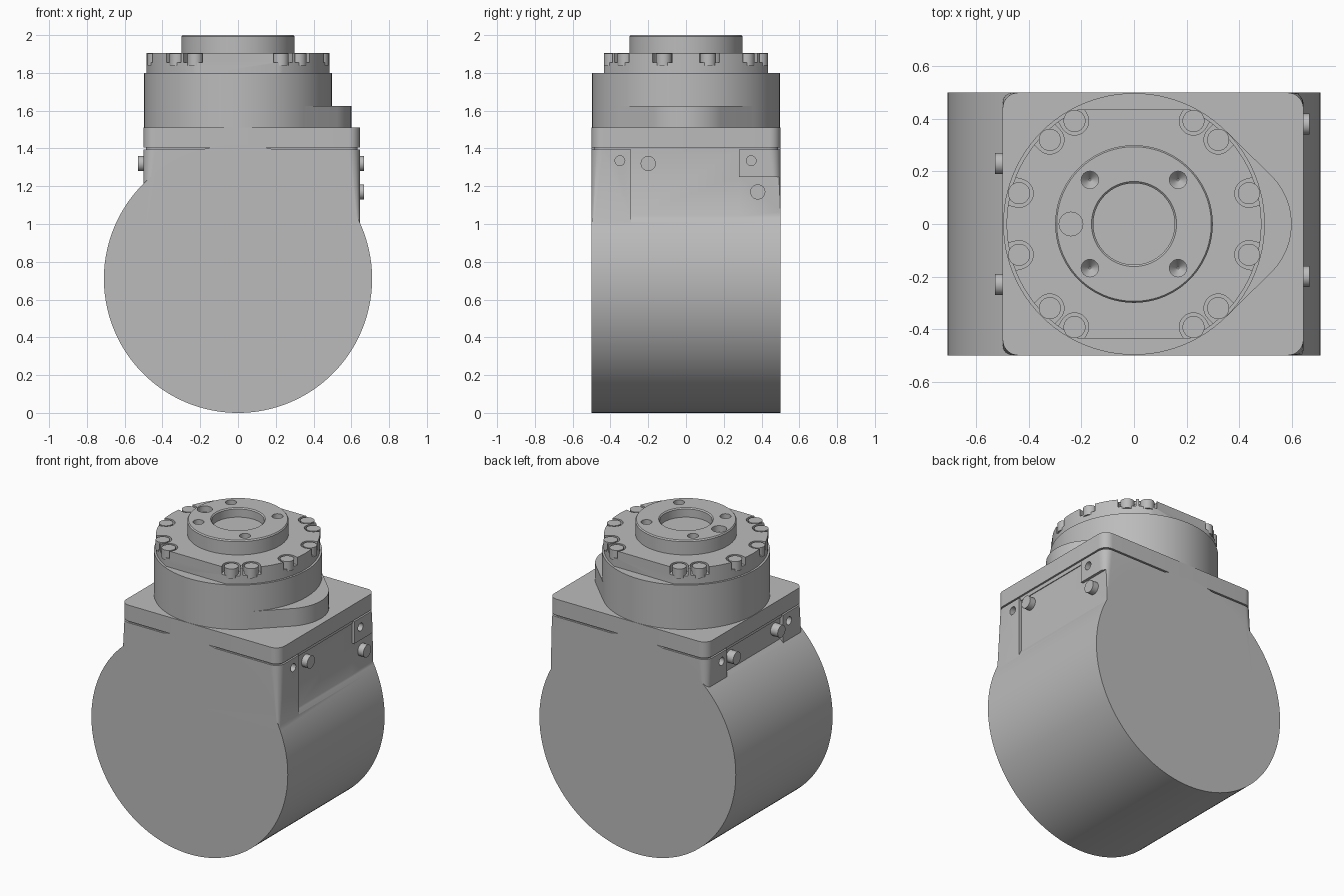
import bpy, bmesh
from math import sin, cos, pi, radians
from mathutils import Vector, Matrix

if "Cube" in bpy.data.objects:
    bpy.data.objects.remove(bpy.data.objects["Cube"], do_unlink=True)

grey = bpy.data.materials.new("machined grey")
grey.use_nodes = True
grey.diffuse_color = (0.5, 0.5, 0.5, 1)
grey.node_tree.nodes["Principled BSDF"].inputs["Base Color"].default_value = (0.5, 0.5, 0.5, 1)

ALONG_X = Matrix(((0, 0, 1), (1, 0, 0), (0, 1, 0)))
ALONG_Y = Matrix(((0, 1, 0), (0, 0, 1), (1, 0, 0)))
ALONG_Z = Matrix.Identity(3)


def arc(cx, cy, r, a0, a1, n):
    step = radians(a1 - a0) / n
    return [(cx + r * cos(radians(a0) + i * step), cy + r * sin(radians(a0) + i * step))
            for i in range(n + 1)]


def circle(r, cx=0, cy=0, n=96):
    return arc(cx, cy, r, 0, 360, n)[:-1]


def rounded_rect(x0, x1, y0, y1, r, n=8):
    corners = ((x1 - r, y1 - r), (x0 + r, y1 - r), (x0 + r, y0 + r), (x1 - r, y0 + r))
    return [p for i, (cx, cy) in enumerate(corners) for p in arc(cx, cy, r, 90 * i, 90 * i + 90, n)]


def rect(x0, x1, y0, y1):
    return [(x0, y0), (x1, y0), (x1, y1), (x0, y1)]


def loft(bm, layers, axes=ALONG_Z):
    """Closed solid through (outline, height) layers."""
    rings = [[bm.verts.new(axes @ Vector((u, v, w))) for u, v in pts] for pts, w in layers]
    n = len(rings[0])
    bm.faces.new(rings[0][::-1])
    bm.faces.new(rings[-1])
    for low, high in zip(rings, rings[1:]):
        for i in range(n):
            j = (i + 1) % n
            bm.faces.new((low[i], low[j], high[j], high[i]))


def make(name, *solids):
    """One object from solids, each given as (layers, axes)."""
    bm = bmesh.new()
    for layers, axes in solids:
        loft(bm, layers, axes)
    bmesh.ops.recalc_face_normals(bm, faces=bm.faces)
    mesh = bpy.data.meshes.new(name)
    bm.to_mesh(mesh)
    bm.free()
    mesh.materials.append(grey)
    ob = bpy.data.objects.new(name, mesh)
    bpy.context.collection.objects.link(ob)
    return ob


def prism(pts, a, b, axes=ALONG_Z):
    return [(pts, a), (pts, b)], axes


def combine(target, other, operation="DIFFERENCE"):
    mod = target.modifiers.new("combine", "BOOLEAN")
    mod.operation, mod.solver, mod.object = operation, "EXACT", other
    bpy.context.view_layer.objects.active = target
    bpy.ops.object.modifier_apply(modifier=mod.name)
    bpy.data.objects.remove(other, do_unlink=True)


X0, X1, Y = -0.5, 0.645, 0.5
parts = []

# Drum body with a neck whose corner rounding fades downward
neck = make("drum_body", ([(rounded_rect(X0, X1, -Y, Y, 0.008), 0.95),
                           (rounded_rect(X0, X1, -Y, Y, 0.06), 1.395)], ALONG_Z))
combine(neck, make("side_recesses",
                   prism(rect(-0.29, 0.28, 0.8, 1.5), 0.628, 0.8, ALONG_X),
                   prism(rect(-0.29, 0.29, 0.8, 1.5), -0.7, -0.478, ALONG_X)))
combine(neck, make("rear_recess", prism(rect(0.27, 0.6, 0.8, 1.25), 0.628, 0.8, ALONG_X)))
combine(neck, make("boss_holes", *[prism(circle(0.026, y, 1.335, 24), a, b, ALONG_X)
                                   for y in (-0.35, 0.345) for a, b in ((0.6, 0.7), (-0.6, -0.46))]))
combine(neck, make("drum", prism(circle(0.71, 0.71, 0, 160), -Y, Y, ALONG_Y)), "UNION")
parts.append(neck)

# Cover plate, with a thin shadow gap below it
parts.append(make("gap_spacer", prism(rounded_rect(X0 + 0.012, X1 - 0.012, -Y + 0.012, Y - 0.012, 0.05), 1.38, 1.42)))
parts.append(make("cover_plate", prism(rounded_rect(X0, X1, -Y, Y, 0.06), 1.405, 1.51)))

# Side screw heads
for name, y, z, a, b in (("left_front_screw", -0.2, 1.32, 0.6, 0.668),
                         ("left_rear_screw", 0.38, 1.17, 0.6, 0.668),
                         ("right_front_screw", -0.23, 1.32, -0.53, -0.45),
                         ("right_rear_screw", 0.23, 1.32, -0.53, -0.45)):
    parts.append(make(name, prism(circle(0.04, y, z, 32), a, b, ALONG_X)))

# Round housing with a low side lobe
parts.append(make("round_housing", prism(circle(0.498), 1.505, 1.8)))
lobe = arc(0, 0, 0.498, 45, 315, 72) + arc(0.341, 0, 0.259, -45, 45, 24)
parts.append(make("side_lobe", prism(lobe, 1.505, 1.625)))

# Bolt ring with two flats and open bolt pockets
flat = 63.8
outline = arc(0, 0, 0.485, -flat, flat, 40) + arc(0, 0, 0.485, 180 - flat, 180 + flat, 40)
ring = make("bolt_ring", prism(outline, 1.79, 1.905))
angles = [s + d for s in (0, 180) for a in (15, 45, 60) for d in (a, -a)]


def turned(pts, degrees):
    spin = Matrix.Rotation(radians(degrees), 2)
    return [tuple(spin @ Vector(p)) for p in pts]


pocket = arc(0.453, 0, 0.054, 90, 270, 16) + [(0.6, -0.054), (0.6, 0.054)]
combine(ring, make("bolt_pockets", *[prism(turned(pocket, a), 1.855, 2) for a in angles]))
parts.append(ring)
bolt = circle(0.042, 0.453, 0, 32)
parts.append(make("ring_bolts", *[prism(turned(bolt, a), 1.84, 1.903) for a in angles]))

# Output hub with shallow bore, drilled holes and dowel hole
hub = make("output_hub", ([(circle(0.3), 1.89), (circle(0.3), 1.992), (circle(0.294), 2.0)], ALONG_Z))
drills = [([(circle(0.004, x, y, 24), 1.93), (circle(0.033, x, y, 24), 1.965),
            (circle(0.033, x, y, 24), 2.1)], ALONG_Z) for x in (-0.168, 0.168) for y in (-0.168, 0.168)]
bore = ([(circle(0.155), 1.94), (circle(0.155), 1.993), (circle(0.162), 2.0), (circle(0.162), 2.1)], ALONG_Z)
dowel = prism(circle(0.045, -0.24, 0, 32), 1.96, 2.1)
combine(hub, make("hub_holes", bore, dowel, *drills))
parts.append(hub)

# Smooth round walls, keep edges sharp
bpy.ops.object.select_all(action="DESELECT")
for ob in parts:
    ob.select_set(True)
bpy.context.view_layer.objects.active = parts[0]
bpy.ops.object.shade_smooth_by_angle(angle=radians(30))
